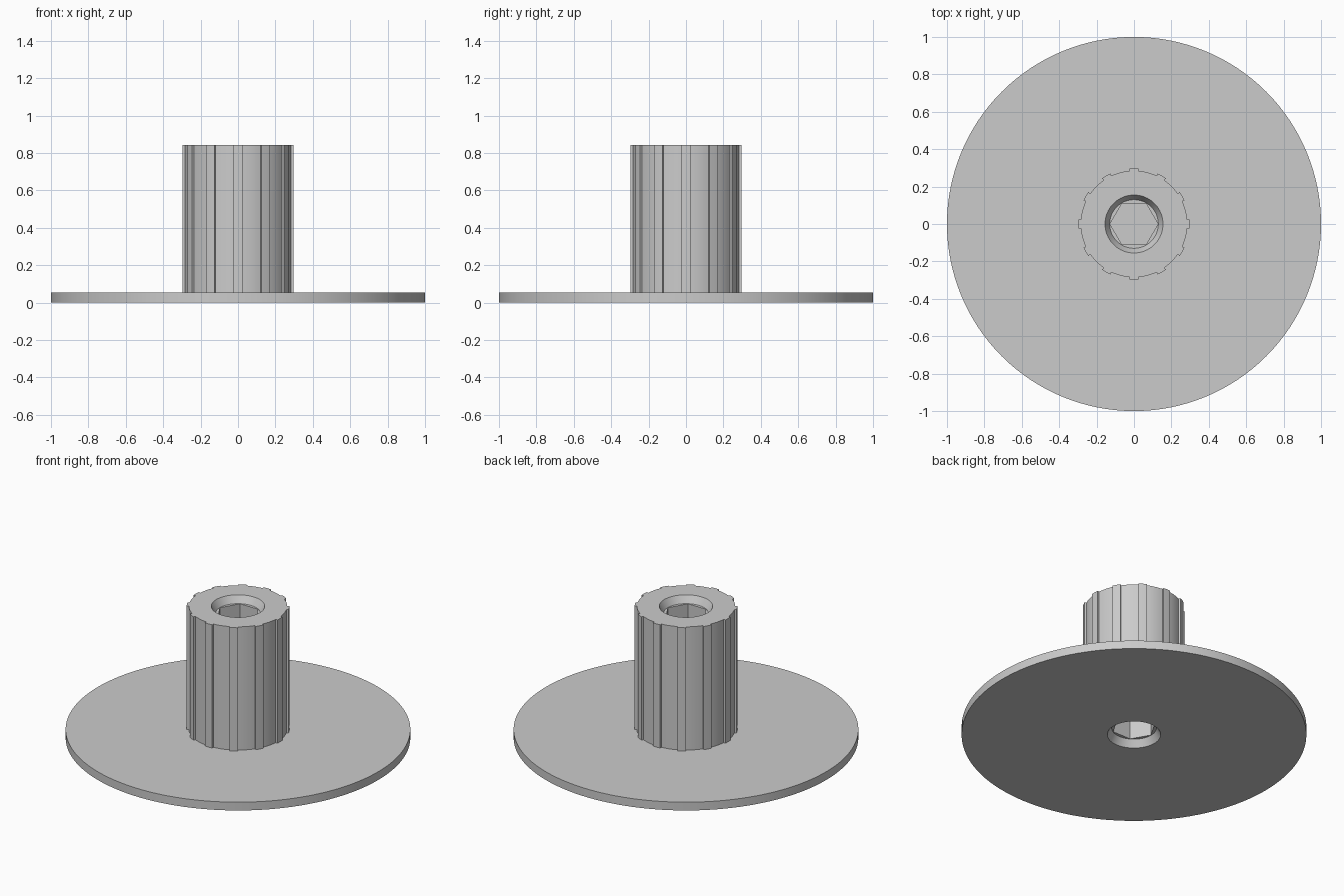
import bpy, bmesh, math
from mathutils import Matrix

if "Cube" in bpy.data.objects:
    bpy.data.objects.remove(bpy.data.objects["Cube"])

PLATE_R, PLATE_H, TOP = 1.0, 0.053, 0.842
ROOT_R, TIP_R, TEETH, HALF = 0.285, 0.298, 12, math.radians(4.8)
SINK_R, SINK_IN, SINK_D, HEX_R = 0.155, 0.13, 0.045, 0.128

grey = bpy.data.materials.new("plain_grey")
grey.diffuse_color = (0.6, 0.6, 0.6, 1)
grey.use_nodes = True
grey.node_tree.nodes["Principled BSDF"].inputs["Base Color"].default_value = grey.diffuse_color


def make(name, bm):
    bmesh.ops.recalc_face_normals(bm, faces=bm.faces)
    mesh = bpy.data.meshes.new(name)
    bm.to_mesh(mesh)
    bm.free()
    mesh.materials.append(grey)
    ob = bpy.data.objects.new(name, mesh)
    bpy.context.collection.objects.link(ob)
    return ob


def frustum(name, sides, r_low, r_high, z0, z1):
    bm = bmesh.new()
    bmesh.ops.create_cone(bm, cap_ends=True, segments=sides, radius1=r_low, radius2=r_high,
                          depth=z1 - z0, matrix=Matrix.Translation((0, 0, (z0 + z1) / 2)))
    if sides == 6:  # hexagon corners point along x
        bmesh.ops.rotate(bm, verts=bm.verts, matrix=Matrix.Rotation(math.radians(30), 3, 'Z'))
    return make(name, bm)


def combine(target, tool, operation):
    mod = target.modifiers.new(operation.lower(), 'BOOLEAN')
    mod.operation, mod.object, mod.solver = operation, tool, 'EXACT'
    bpy.context.view_layer.objects.active = target
    bpy.ops.object.modifier_apply(modifier=mod.name)
    bpy.data.objects.remove(tool, do_unlink=True)


# Round base plate
body = frustum("hub_with_base_plate", 128, PLATE_R, PLATE_R, 0, PLATE_H)

# Splined hub: toothed outline extruded upward
outline = []
pitch = 2 * math.pi / TEETH
for i in range(TEETH):
    a = i * pitch
    outline += [(ROOT_R, a - HALF), (TIP_R, a - HALF), (TIP_R, a), (TIP_R, a + HALF)]
    outline += [(ROOT_R, a + HALF + (pitch - 2 * HALF) * k / 5) for k in range(5)]
bm = bmesh.new()
base = bm.faces.new([bm.verts.new((r * math.cos(a), r * math.sin(a), 0.02)) for r, a in outline])
up = bmesh.ops.extrude_face_region(bm, geom=[base], use_keep_orig=True)
bmesh.ops.translate(bm, vec=(0, 0, TOP - 0.02),
                    verts=[v for v in up["geom"] if isinstance(v, bmesh.types.BMVert)])
combine(body, make("splined_hub", bm), 'UNION')

# Countersinks at both ends, sloped past the surface so the cut is clean
e = 0.02
slope = (SINK_R - SINK_IN) / SINK_D
wide = SINK_R + slope * e
combine(body, frustum("top_sink", 64, SINK_IN, wide, TOP - SINK_D, TOP + e), 'DIFFERENCE')
combine(body, frustum("bottom_sink", 64, wide, SINK_IN, -e, SINK_D), 'DIFFERENCE')

# Hexagonal sockets with a web between them
combine(body, frustum("top_socket", 6, HEX_R, HEX_R, 0.45, TOP - 0.02), 'DIFFERENCE')
combine(body, frustum("bottom_socket", 6, HEX_R, HEX_R, 0.02, 0.40), 'DIFFERENCE')

body.data.materials.clear()
body.data.materials.append(grey)
body.select_set(True)
bpy.context.view_layer.objects.active = body
bpy.ops.object.shade_smooth_by_angle(angle=math.radians(25))
